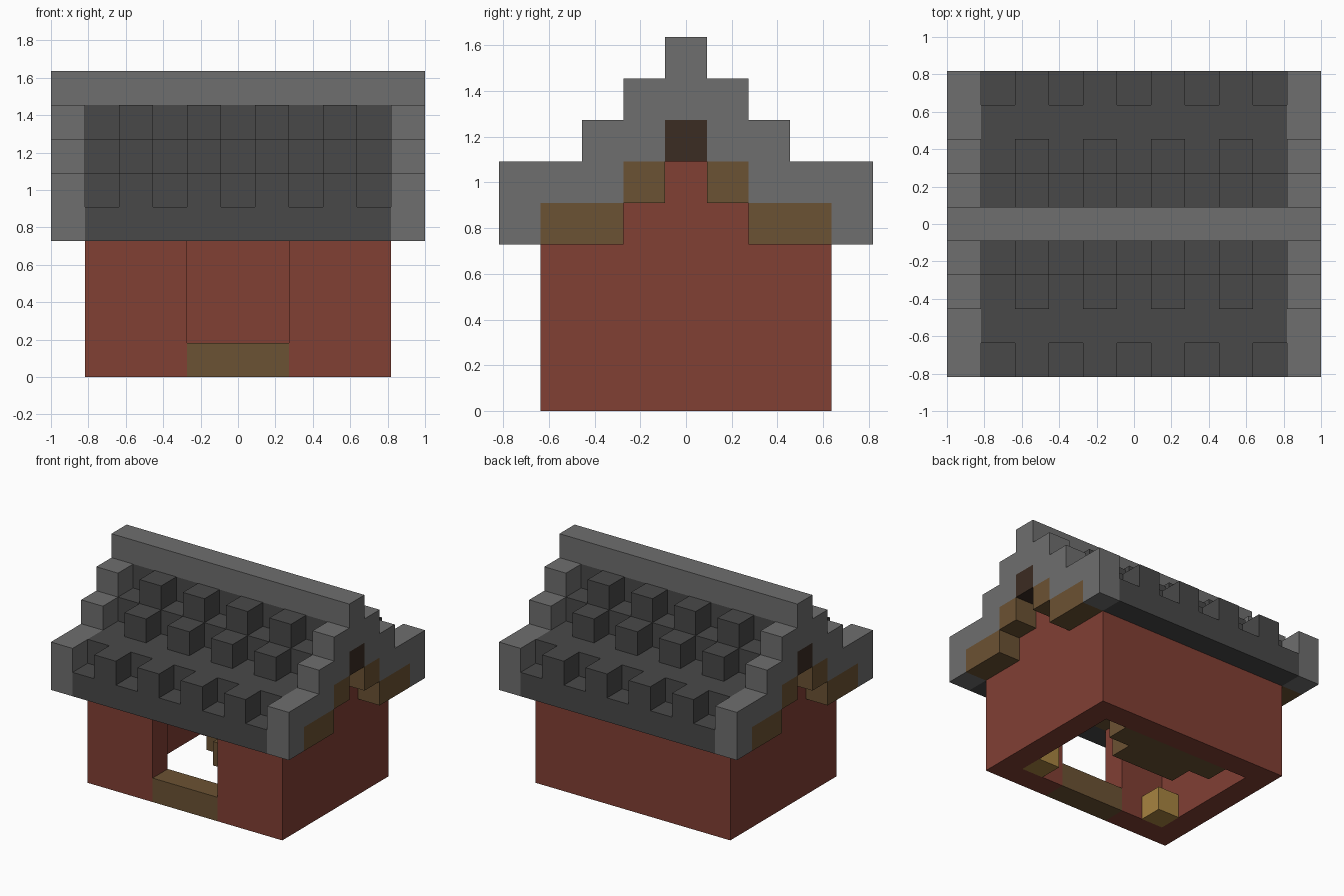
import bpy, bmesh
from mathutils import Vector

if "Cube" in bpy.data.objects:
    bpy.data.objects.remove(bpy.data.objects["Cube"])

U = 2 / 11  # edge of one building block


def material(name, rgb):
    m = bpy.data.materials.new(name)
    m.use_nodes = True
    m.diffuse_color = (*rgb, 1)
    bsdf = next(n for n in m.node_tree.nodes if n.type == "BSDF_PRINCIPLED")
    bsdf.inputs["Base Color"].default_value = (*rgb, 1)
    bsdf.inputs["Roughness"].default_value = 0.9
    return m


RED = material("brick_red", (0.22, 0.05, 0.034))
SLATE = material("dark_slate", (0.066, 0.066, 0.066))
STONE = material("grey_stone", (0.157, 0.157, 0.157))
WOOD = material("brown_wood", (0.148, 0.085, 0.033))
DARK_WOOD = material("dark_wood", (0.044, 0.025, 0.016))
PALE_WOOD = material("pale_wood", (0.39, 0.23, 0.052))


def finish(name, bm, mat):
    bmesh.ops.recalc_face_normals(bm, faces=bm.faces)
    bmesh.ops.scale(bm, vec=(U, U, U), verts=bm.verts)
    mesh = bpy.data.meshes.new(name)
    bm.to_mesh(mesh)
    bm.free()
    mesh.materials.append(mat)
    obj = bpy.data.objects.new(name, mesh)
    bpy.context.collection.objects.link(obj)
    return obj


def boxes(name, mat, spans):
    """Each span is a pair of opposite corners, in block units."""
    bm = bmesh.new()
    for lo, hi in spans:
        lo, hi = Vector(lo), Vector(hi)
        verts = bmesh.ops.create_cube(bm, size=1)["verts"]
        bmesh.ops.scale(bm, vec=hi - lo, verts=verts)
        bmesh.ops.translate(bm, vec=(lo + hi) / 2, verts=verts)
    return finish(name, bm, mat)


def gable(name, mat, half, x0, x1):
    """Extrude a half outline in y and z, mirrored across y, from x0 to x1."""
    outline = half + [(-y, z) for y, z in reversed(half)]
    bm = bmesh.new()
    face = bm.faces.new([bm.verts.new((x0, y, z)) for y, z in outline])
    geom = bmesh.ops.extrude_face_region(bm, geom=[face])["geom"]
    moved = [g for g in geom if isinstance(g, bmesh.types.BMVert)]
    bmesh.ops.translate(bm, vec=(x1 - x0, 0, 0), verts=moved)
    return finish(name, bm, mat)


def row(side, x0, x1, y0, y1, z0, z1):
    """One span on the front (-1) or back (1) slope."""
    ys = sorted((side * y0, side * y1))
    return (x0, ys[0], z0), (x1, ys[1], z1)


# Stepped end walls and stone verges
wall_half = [(.5, 6), (.5, 5), (1.5, 5), (1.5, 4), (3.5, 4), (3.5, 0)]
verge_half = [(.5, 9), (.5, 8), (1.5, 8), (1.5, 7), (2.5, 7), (2.5, 6), (4.5, 6),
              (4.5, 4), (3.5, 4), (3.5, 5), (1.5, 5), (1.5, 6), (.5, 6), (.5, 7)]
for label, s in (("left", 1), ("right", -1)):
    gable(label + "_end_wall", RED, wall_half, s * 3.5, s * 4.5)
    gable(label + "_verge", STONE, verge_half, s * 4.5, s * 5.5)
    inner, outer = sorted((s * 1.5, s * 3.5))
    boxes(label + "_front_wall", RED, [((inner, -3.5, 0), (outer, -2.5, 4))])
    # Corner stools inside
    a, b = sorted((s * 2.5, s * 3.5))
    boxes(label + "_stool", PALE_WOOD, [((a, -2.5, 0), (b, -1.5, 1))])

# Back wall, window sill and stepped bench inside
boxes("back_wall", RED, [((-3.5, 2.5, 0), (3.5, 3.5, 4))])
boxes("window_sill", WOOD, [((-1.5, -3.5, 0), (1.5, -2.5, 1))])
boxes("bench", WOOD, [((-2.5, 1.5, 0), (2.5, 2.5, 1)), ((-1.5, .5, 0), (1.5, 1.5, 1))])

# Roof slopes, raised tiles and beams, front and back
courses = [(3.5, 4.5, 4), (1.5, 3.5, 5), (.5, 1.5, 6)]
tile_rows = [(3.5, 4.5, 5), (1.5, 2.5, 6), (.5, 1.5, 7)]
beams = [(1.5, 3.5, 4), (.5, 1.5, 5)]
for label, s in (("front", -1), ("back", 1)):
    boxes(label + "_roof", SLATE, [row(s, -4.5, 4.5, y0, y1, z, z + 1) for y0, y1, z in courses])
    boxes(label + "_tiles", SLATE, [row(s, x - .5, x + .5, y0, y1, z, z + 1)
                                    for y0, y1, z in tile_rows for x in (-3, -1, 1, 3)])
    boxes(label + "_beams", WOOD, [row(s, -5.5, 5.5, y0, y1, z, z + 1) for y0, y1, z in beams])

# Ridge
boxes("ridge_beam", DARK_WOOD, [((-5.5, -.5, 6), (5.5, .5, 7))])
boxes("ridge_slates", SLATE, [((-4.5, -.5, 7), (4.5, .5, 8))])
boxes("ridge_cap", STONE, [((-4.5, -.5, 8), (4.5, .5, 9))])
